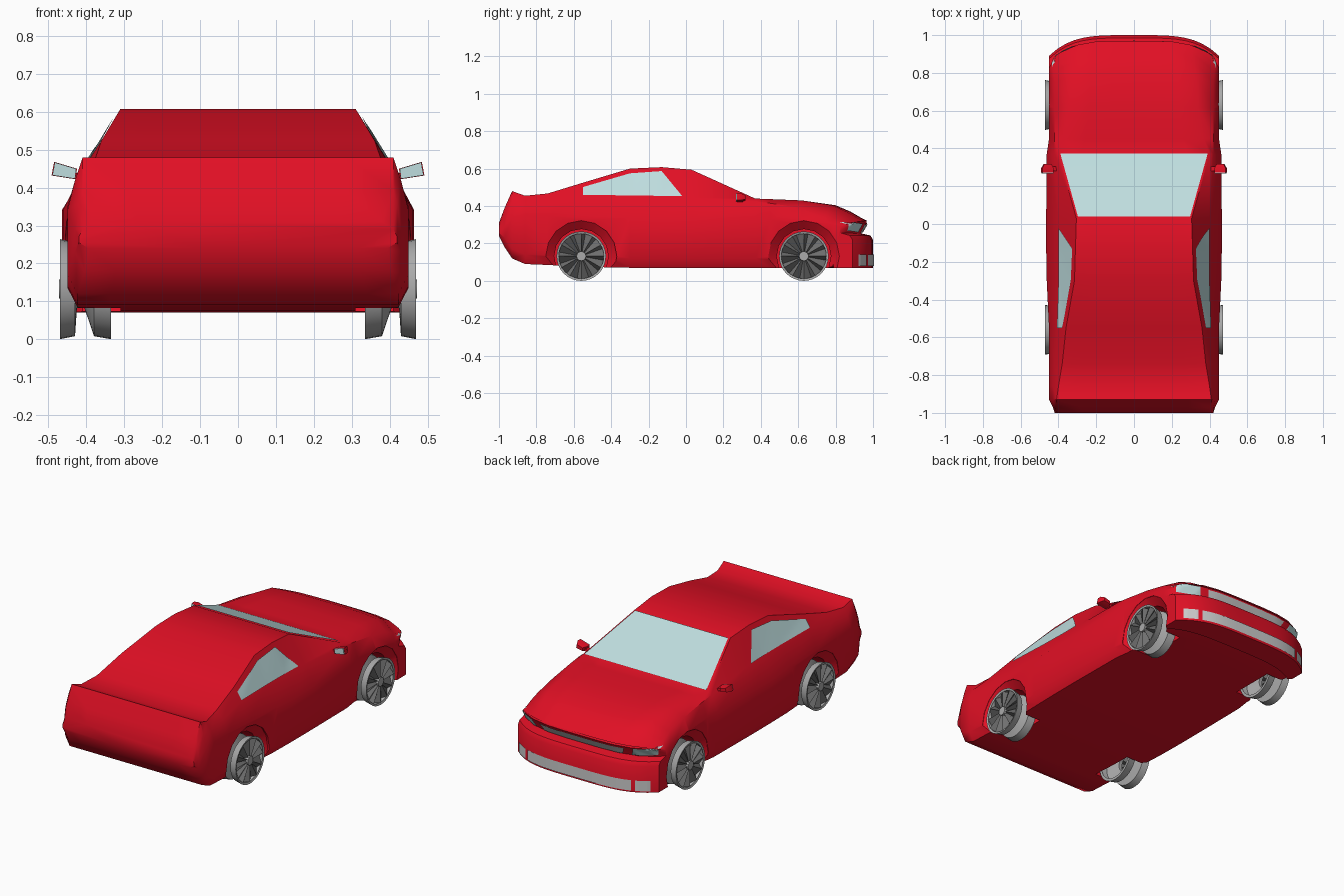
import bpy, bmesh, math
from mathutils import Vector

if "Cube" in bpy.data.objects:
    bpy.data.objects.remove(bpy.data.objects["Cube"])


def material(name, r, g, b):
    m = bpy.data.materials.new(name)
    m.use_nodes = True
    m.diffuse_color = (r, g, b, 1)
    m.node_tree.nodes["Principled BSDF"].inputs["Base Color"].default_value = (r, g, b, 1)
    return m


RED = material("red_paint", 0.76, 0.005, 0.018)
GLASS = material("pale_glass", 0.52, 0.73, 0.74)
METAL = material("wheel_metal", 0.4, 0.4, 0.4)
SPOKE = material("spoke_grey", 0.16, 0.16, 0.16)
GRILLE = material("grille_grey", 0.6, 0.6, 0.6)


def finish(bm, name, mat, angle=40):
    bmesh.ops.recalc_face_normals(bm, faces=bm.faces)
    mesh = bpy.data.meshes.new(name)
    bm.to_mesh(mesh)
    bm.free()
    obj = bpy.data.objects.new(name, mesh)
    bpy.context.collection.objects.link(obj)
    mesh.materials.append(mat)
    smooth(obj, angle)
    return obj


def activate(obj):
    bpy.ops.object.select_all(action="DESELECT")
    obj.select_set(True)
    bpy.context.view_layer.objects.active = obj


def smooth(obj, angle):
    activate(obj)
    bpy.ops.object.shade_smooth_by_angle(angle=math.radians(angle))


def skin(name, rings, mat, cyclic=True, caps=False, angle=40):
    """Join successive rings of points with quads; None marks a missing point."""
    bm = bmesh.new()
    rows = [[bm.verts.new(p) if p is not None else None for p in ring] for ring in rings]
    for a, b in zip(rows, rows[1:]):
        for i in range(len(a) if cyclic else len(a) - 1):
            j = (i + 1) % len(a)
            quad = (a[i], a[j], b[j], b[i])
            if None not in quad:
                bm.faces.new(quad)
    if caps:
        bm.faces.new(rows[0])
        bm.faces.new(rows[-1])
    return finish(bm, name, mat, angle)


def bend(x, y, z):
    """Sweep the nose corners back in plan."""
    k = min(1, max(0, (y - 0.6) / 0.34))
    return Vector((x, y - 0.11 * k * (abs(x) / 0.45) ** 4, z))


def lathe(name, profile, centre, side, mat, sides=24, caps=False):
    """Revolve (x, radius) points about the axle."""
    steps = [math.tau * i / sides for i in range(sides)]
    rings = [[(side * x, centre[0] + r * math.cos(t), centre[1] + r * math.sin(t))
              for t in steps] for x, r in profile]
    return skin(name, rings, mat, caps=caps)


# Body shell: y, floor, side width, shoulder height, belt width, belt height, top width, top height
stations = [
    (-1, .24, .42, .27, .41, .29, .38, .31),
    (-.97, .18, .43, .29, .42, .36, .41, .39),
    (-.93, .12, .45, .34, .43, .42, .41, .48),
    (-.86, .09, .45, .35, .43, .41, .4, .455),
    (-.74, .085, .45, .35, .42, .43, .38, .467),
    (-.55, .075, .45, .34, .405, .455, .36, .525),
    (-.3, .07, .462, .34, .395, .455, .315, .6),
    (-.13, .07, .465, .34, .395, .45, .31, .608),
    (.03, .07, .465, .34, .4, .445, .305, .594),
    (.37, .07, .462, .34, .42, .425, .4, .44),
    (.45, .07, .45, .33, .42, .415, .37, .437),
    (.62, .07, .45, .32, .42, .39, .34, .43),
    (.8, .07, .45, .31, .42, .36, .33, .404),
    (.88, .08, .45, .3, .425, .335, .32, .37),
    (.935, .25, .45, .29, .43, .31, .3, .338),
    (.97, .31, .42, .312, .39, .315, .3, .32),
]


def section(y, floor, w, sh, bw, bh, tw, th):
    half = [(w * f, floor) for f in (.25, .5, .75, .94)]
    half += [(w, floor + min(.05, (sh - floor) / 2)), (w, sh), (bw, bh), (tw, th),
             (tw * .7, th), (tw * .35, th)]
    loop = [(0, floor)] + half + [(0, th)] + [(-x, z) for x, z in reversed(half)]
    return [bend(x, y, z) for x, z in loop]


body = skin("body", [section(*s) for s in stations], RED, caps=True)

# Front bumper wraps round the nose
bumper_profile = [(.86, .07), (1, .07), (1, .22), (.985, .243), (.86, .27)]
bumper = skin("front_bumper", [[bend(.45 * i / 10, y, z) for y, z in bumper_profile]
                               for i in range(-10, 11)], RED, caps=True)

# Wheel arches with a sloping lip
axles = {"rear": (-.56, .132), "front": (.63, .132)}
arch = [(.31, .145), (.41, .145), (.448, .19), (.6, .19)]
for end, centre in axles.items():
    for side in (1, -1):
        cutter = lathe("arch_cutter", arch, centre, side, RED, sides=16, caps=True)
        cutter.hide_render = True
        for target in ((body, bumper) if end == "front" else (body,)):
            mod = target.modifiers.new("arch", "BOOLEAN")
            mod.operation = "DIFFERENCE"
            mod.solver = "EXACT"
            mod.object = cutter
            activate(target)
            bpy.ops.object.modifier_apply(modifier=mod.name)
        bpy.data.objects.remove(cutter)
for part in (body, bumper):
    smooth(part, 38)


# Thin plates laid on the body by projecting a patch along a direction
def along(points, t):
    s = t * (len(points) - 1)
    i = min(int(s), len(points) - 2)
    return Vector(points[i]).lerp(Vector(points[i + 1]), s - i)


def plate(name, low, high, direction, mat, nu=16, nv=6):
    bpy.context.view_layer.update()
    deps = bpy.context.evaluated_depsgraph_get()
    d = Vector(direction)
    rings = []
    for v in range(nv + 1):
        ring = []
        for u in range(nu + 1):
            p = along(low, u / nu).lerp(along(high, u / nu), v / nv)
            hit, loc, *_ = bpy.context.scene.ray_cast(deps, p, d)
            ring.append(loc - d * .006 if hit else None)
        rings.append(ring)
    return skin(name, rings, mat, cyclic=False)


plate("windscreen", [(-.39, .372, 2), (.39, .372, 2)], [(-.297, .04, 2), (.297, .04, 2)],
      (0, 0, -1), GLASS)
plate("upper_grille", [(-.25, 2, .258), (.25, 2, .258)], [(-.27, 2, .3), (.27, 2, .3)],
      (0, -1, 0), GRILLE)
plate("lower_grille", [(-.33, 2, .08), (.33, 2, .08)], [(-.33, 2, .14), (.33, 2, .14)],
      (0, -1, 0), GRILLE)
for side, label in ((1, "left"), (-1, "right")):
    plate(label + "_side_window",
          [(side, -.55, .46), (side, -.02, .453)],
          [(side, -.55, .502), (side, -.3, .575), (side, -.13, .587)],
          (-side, 0, 0), GLASS)
    plate(label + "_headlight",
          [(side * .3, 2, .258), (side * .425, 2, .268)],
          [(side * .32, 2, .305), (side * .435, 2, .314)], (0, -1, 0), GLASS)
    plate(label + "_fog_light",
          [(side * .35, 2, .08), (side * .42, 2, .08)],
          [(side * .35, 2, .14), (side * .42, 2, .14)], (0, -1, 0), GRILLE)


# Door mirrors: tapered red housing, stalk and rear-facing glass
def mirror_ring(side, y, s):
    corners = [(.428, .422), (.492, .432), (.485, .468), (.425, .45)]
    cx, cz = .458, .443
    return [(side * (cx + (x - cx) * s), y, cz + (z - cz) * s) for x, z in corners]


for side, label in ((1, "left"), (-1, "right")):
    skin(label + "_mirror", [mirror_ring(side, y, s) for y, s in
                             ((.272, 1), (.295, 1), (.318, .6))], RED, caps=True)
    skin(label + "_mirror_glass", [mirror_ring(side, y, .94) for y in (.267, .272)],
         GLASS, caps=True)
    skin(label + "_mirror_stalk", [[(side * x, y, z + h) for y, h in
                                    ((.28, 0), (.305, 0), (.305, .015), (.28, .015))]
                                   for x, z in ((.39, .415), (.44, .428))], RED, caps=True)

# Wheels: waisted barrel, pleated spoke disc and hub
barrel = [(.335, .116), (.335, .132), (.38, .124), (.405, .05), (.425, .05),
          (.43, .124), (.47, .132), (.466, .12)]
for end, (cy, cz) in axles.items():
    for side, label in ((1, "left"), (-1, "right")):
        name = end + "_" + label
        lathe(name + "_wheel_barrel", barrel, (cy, cz), side, METAL, sides=32)
        rings = []
        for r in (.025, .122):
            ring = []
            for i in range(12):
                for shift, x in ((0, .468), (.34, .444)):
                    t = math.tau * i / 12 + shift
                    ring.append((side * x, cy + r * math.cos(t), cz + r * math.sin(t)))
            rings.append(ring)
        skin(name + "_spokes", rings, SPOKE, angle=10)
        lathe(name + "_hub", [(.44, .027), (.472, .025)], (cy, cz), side, METAL, 16, True)
